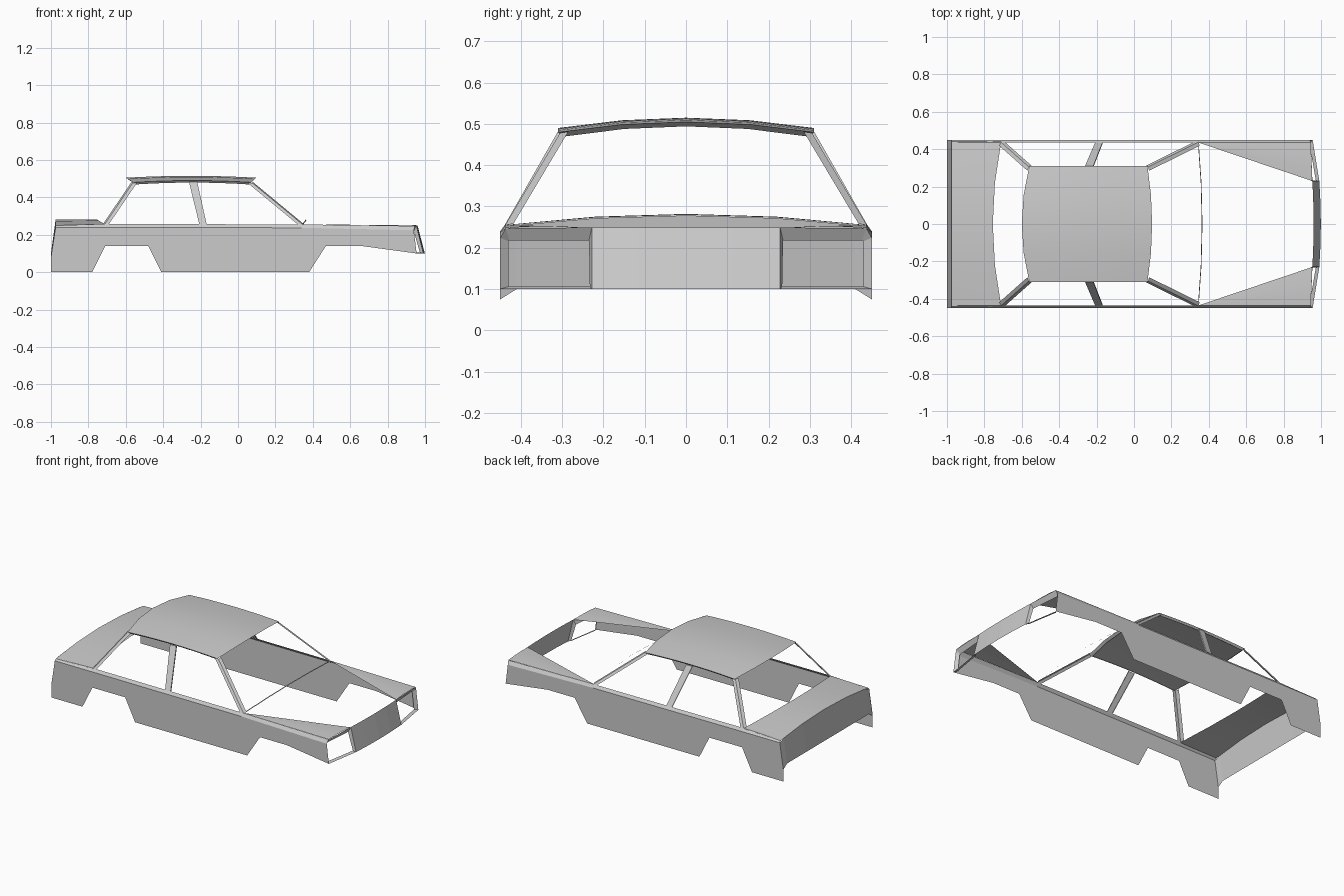
import bpy, math

if "Cube" in bpy.data.objects:
    bpy.data.objects.remove(bpy.data.objects["Cube"])

T5 = (-1, -0.5, 0, 0.5, 1)


def make(name, verts, faces, mirror=False, smooth=False):
    me = bpy.data.meshes.new(name)
    me.from_pydata(verts, [], faces)
    me.update()
    ob = bpy.data.objects.new(name, me)
    bpy.context.collection.objects.link(ob)
    if mirror:
        m = ob.modifiers.new("mirror", 'MIRROR')
        m.use_axis = (False, True, False)
        m.use_mirror_merge = False
    if smooth:
        bpy.context.view_layer.objects.active = ob
        ob.select_set(True)
        bpy.ops.object.shade_smooth_by_angle(angle=math.radians(30))
        ob.select_set(False)
    return ob


def loft(name, rows, closed=False, **kw):
    """Skin a sheet of quads through equal-length rows of points."""
    n = len(rows[0])
    verts = [p for r in rows for p in r]
    faces = []
    for i in range(len(rows) - 1):
        for j in range(n if closed else n - 1):
            k = (j + 1) % n
            faces.append((i * n + j, i * n + k, (i + 1) * n + k, (i + 1) * n + j))
    return make(name, verts, faces, **kw)


# Side panels with wheel cut-outs
side = [(-1, 0), (-0.78, 0), (-0.71, 0.14), (-0.48, 0.14), (-0.41, 0), (0.38, 0),
        (0.47, 0.14), (0.66, 0.14), (0.955, 0.10), (0.94, 0.224), (0.34, 0.237),
        (-0.71, 0.24), (-0.975, 0.24), (-1, 0.08)]
make("side_panel", [(x, 0.45, z) for x, z in side], [list(range(len(side)))], mirror=True)

# Shoulder strip above the side panel
loft("shoulder", [
    [(-0.975, 0.45, 0.24), (-0.71, 0.45, 0.24), (0.34, 0.45, 0.237), (0.94, 0.45, 0.224)],
    [(-0.975, 0.437, 0.25), (-0.71, 0.437, 0.258), (0.34, 0.437, 0.255), (0.945, 0.437, 0.247)],
], mirror=True)

# Front fenders, tapering to a point at the windscreen
loft("fender", [[(0.34 + s * (0.605 + 0.008 * t), 0.437 - 0.207 * t * s,
                  0.255 - 0.007 * s + 0.004 * math.sin(math.pi * t) * s)
                 for t in (0, 0.33, 0.67, 1)] for s in (0.001, 0.35, 0.7, 1)],
     mirror=True, smooth=True)

# Nose panel between the lamps
loft("nose_panel", [[(0.960 - 0.006 * t * t, 0.228 * t, 0.249) for t in T5],
                    [(0.999 - 0.008 * t * t, 0.228 * t, 0.10) for t in T5]])

# Lamp openings with a recessed lip
loft("lamp_frame", [
    [(0.94, 0.45, 0.224), (0.945, 0.437, 0.247), (0.954, 0.228, 0.249),
     (0.991, 0.228, 0.10), (0.955, 0.45, 0.10)],
    [(0.925, 0.43, 0.216), (0.925, 0.427, 0.218), (0.94, 0.235, 0.218),
     (0.972, 0.233, 0.106), (0.938, 0.43, 0.106)],
], closed=True, mirror=True)


# Boot lid and rear panel share a crowned edge
def crown(t):
    return 0.25 + 0.032 * (1 - t * t)


loft("boot_lid", [[(-0.975 * (1 - s) + s * (-0.755 + 0.045 * t * t), 0.44 * t,
                    crown(t) + 0.005 * s * t * t) for t in T5] for s in (0, 0.5, 1)],
     smooth=True)
ys = (-0.45, -0.41, -0.22, 0, 0.22, 0.41, 0.45)
loft("rear_panel", [
    [(-0.975, y, 0.24 if abs(y) == 0.45 else crown(y / 0.44)) for y in ys],
    [(-1, y, 0.075 if abs(y) == 0.45 else 0.10) for y in ys]])


# Roof skin with a thin turned-in rim
def roof_point(s, t):
    x0, x1 = -0.6 + 0.04 * t * t, 0.097 - 0.025 * t * t
    x = x0 + (x1 - x0) * s
    return (x, 0.31 * t, 0.515 - 0.025 * t * t - 0.010 * (2 * s - 1) ** 2)


S = [i / 8 for i in range(9)]
loft("roof", [[roof_point(s, t) for t in T5] for s in S], smooth=True)
rim = ([roof_point(0, t) for t in T5] + [roof_point(s, 1) for s in S[1:]]
       + [roof_point(1, t) for t in T5[-2::-1]] + [roof_point(s, -1) for s in S[-2:0:-1]])
loft("roof_rim", [rim, [(-0.25 + (x + 0.25) * 0.955, y * 0.965, z - 0.011) for x, y, z in rim]],
     closed=True)


# Corner pillars: L-shaped, one leg on the side and one on the glass
def pillar(name, top, bottom, dx, dg):
    rows = []
    for x, y, z in (top, bottom):
        rows.append([(x - dx, y, z), (x, y, z), (x + dg, y - 0.02, z + 0.003)])
    loft(name, rows, mirror=True)


pillar("front_pillar", (0.075, 0.305, 0.478), (0.345, 0.438, 0.255), 0.025, 0.006)
pillar("rear_pillar", (-0.562, 0.305, 0.478), (-0.712, 0.438, 0.257), -0.022, -0.008)

# Middle door pillar
loft("middle_pillar", [
    [(-0.262, 0.302, 0.482), (-0.262, 0.31, 0.482), (-0.218, 0.31, 0.482), (-0.218, 0.302, 0.482)],
    [(-0.207, 0.43, 0.257), (-0.207, 0.438, 0.257), (-0.168, 0.438, 0.257), (-0.168, 0.43, 0.257)],
], mirror=True)

# Thin windscreen base strip
loft("windscreen_base", [[(0.362 - 0.020 * t * t + d, 0.437 * t, 0.281 - 0.026 * t * t - d)
                          for t in T5] for d in (0, 0.004)])
